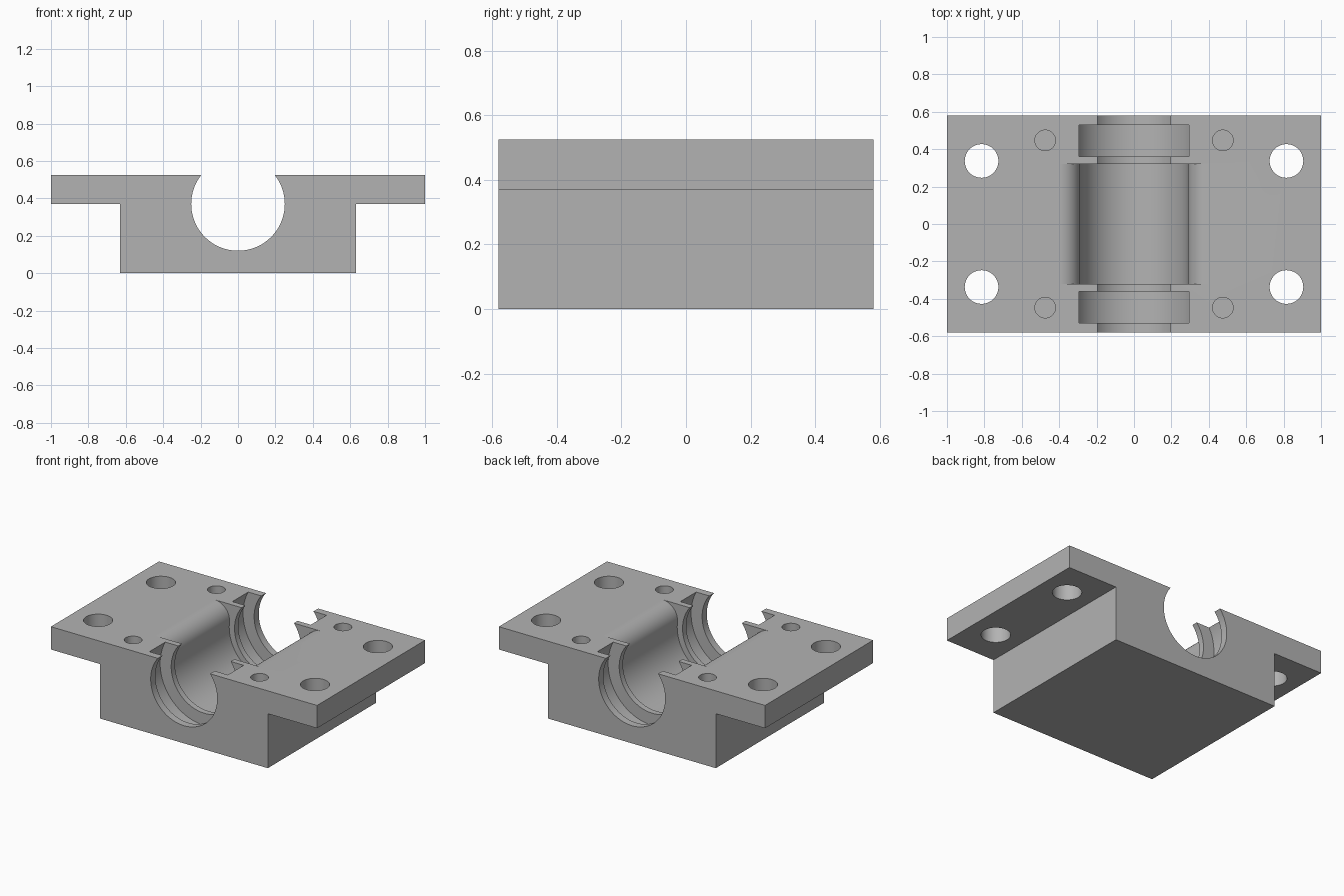
import bpy, bmesh, math

if "Cube" in bpy.data.objects:
    bpy.data.objects.remove(bpy.data.objects["Cube"])

HALF_Y, TOP, AXIS_Z = 0.58, 0.525, 0.37

metal = bpy.data.materials.new("plain grey")
metal.diffuse_color = (0.45, 0.45, 0.45, 1)
metal.use_nodes = True
metal.node_tree.nodes["Principled BSDF"].inputs["Base Color"].default_value = metal.diffuse_color


def extrude_y(name, profile, y0, y1):
    """Extrude an (x, z) outline from y0 to y1."""
    bm = bmesh.new()
    face = bm.faces.new([bm.verts.new((x, y0, z)) for x, z in profile])
    ext = bmesh.ops.extrude_face_region(bm, geom=[face])
    moved = [v for v in ext["geom"] if isinstance(v, bmesh.types.BMVert)]
    bmesh.ops.translate(bm, verts=moved, vec=(0, y1 - y0, 0))
    bmesh.ops.recalc_face_normals(bm, faces=bm.faces)
    mesh = bpy.data.meshes.new(name)
    bm.to_mesh(mesh)
    bm.free()
    mesh.materials.append(metal)
    obj = bpy.data.objects.new(name, mesh)
    bpy.context.collection.objects.link(obj)
    return obj


def arc(cx, cz, r, a0, a1, n):
    steps = [a0 + (a1 - a0) * i / n for i in range(n + 1)]
    return [(cx + r * math.cos(a), cz + r * math.sin(a)) for a in steps]


def circle(r, n=96):
    return arc(0, AXIS_Z, r, 0, math.tau, n)[:-1]


def drill(x, y, r, z0, z1):
    bpy.ops.mesh.primitive_cylinder_add(vertices=48, radius=r, depth=z1 - z0,
                                        location=(x, y, (z0 + z1) / 2))
    obj = bpy.context.object
    obj.name = "drill_cutter"
    obj.data.materials.append(metal)
    return obj


# Flanged lower housing, T-shaped in section
right = [(0.63, 0), (0.63, 0.37), (1, 0.37), (1, TOP)]
housing = extrude_y("bearing_housing", right + [(-x, z) for x, z in reversed(right)],
                    -HALF_Y, HALF_Y)

# Shaft bore and the two seal grooves
cutters = [extrude_y("bore_cutter", circle(0.25), -0.7, 0.7)]
for y0, y1 in ((-0.53, -0.36), (0.36, 0.53)):
    cutters.append(extrude_y("groove_cutter", circle(0.333), y0, y1))

# Central cavity with a rounded lip blending into the top face
R, lip_x = 0.29, 0.40
h = TOP - AXIS_Z
lip_r = (lip_x**2 + h**2 - R**2) / (2 * (R + h))
lip_z = TOP - lip_r
tangent = math.atan2(lip_z - AXIS_Z, lip_x)
lip = arc(lip_x, lip_z, lip_r, math.pi + tangent, math.pi / 2, 20)
bowl = arc(0, AXIS_Z, R, math.pi - tangent, math.tau + tangent, 64)
cavity = ([(-lip_x, 0.7)] + [(-x, z) for x, z in reversed(lip)]
          + bowl[1:-1] + lip + [(lip_x, 0.7)])
cutters.append(extrude_y("cavity_cutter", cavity, -0.32, 0.32))

# Mounting holes through the flanges and blind cap-screw holes
for sx in (-1, 1):
    for sy in (-1, 1):
        cutters.append(drill(sx * 0.815, sy * 0.337, 0.09, 0.2, 0.7))
        cutters.append(drill(sx * 0.475, sy * 0.447, 0.055, 0.25, 0.7))

bpy.ops.object.select_all(action='DESELECT')
bpy.context.view_layer.objects.active = housing
housing.select_set(True)
for cutter in cutters:
    mod = housing.modifiers.new("cut", 'BOOLEAN')
    mod.operation, mod.solver, mod.object = 'DIFFERENCE', 'EXACT', cutter
    bpy.ops.object.modifier_apply(modifier=mod.name)
for cutter in cutters:
    bpy.data.objects.remove(cutter)

bpy.ops.object.shade_smooth_by_angle(angle=math.radians(25))
